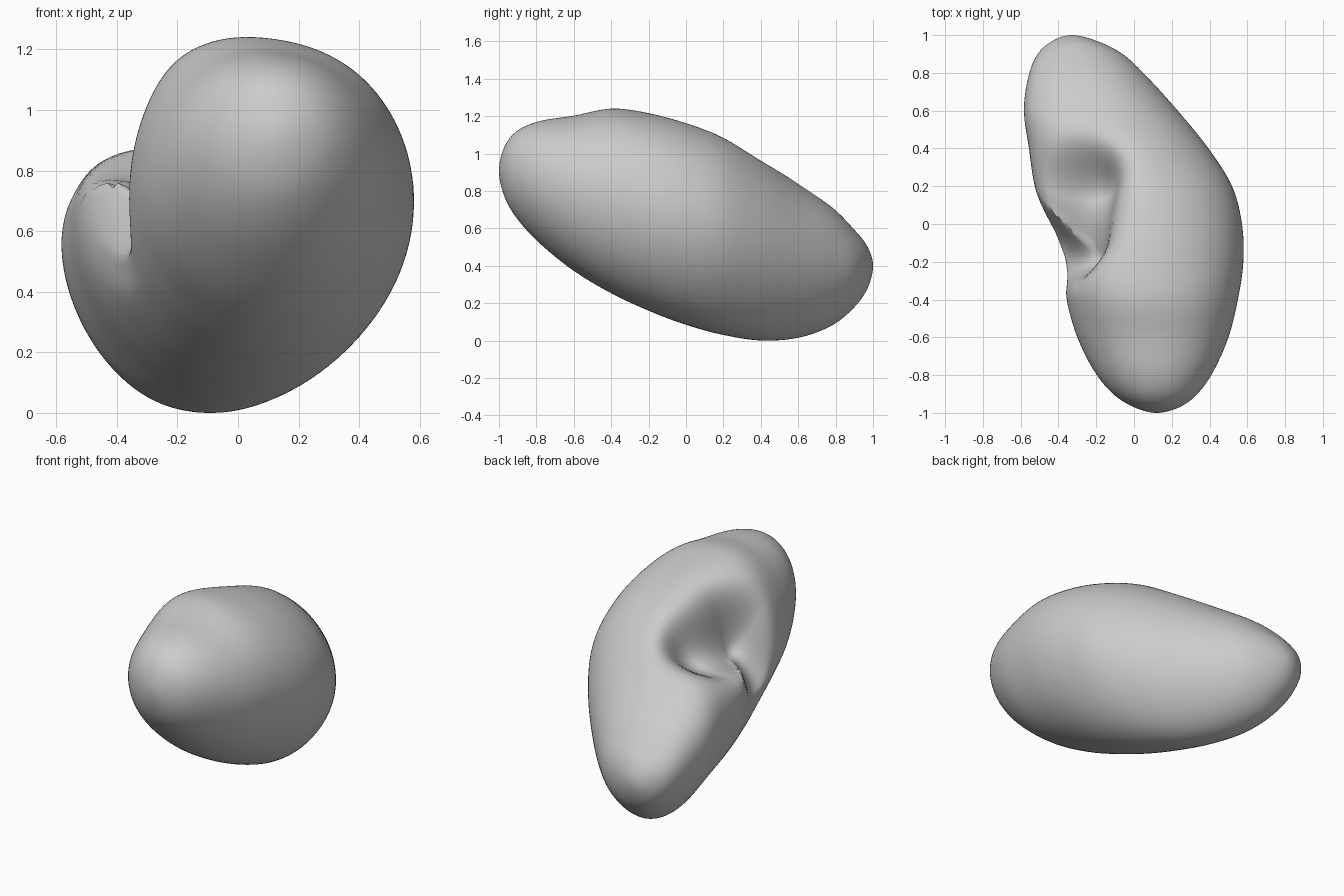
import bpy, bmesh, math
from mathutils import Vector

cube = bpy.data.objects.get("Cube")
if cube:
    bpy.data.objects.remove(cube, do_unlink=True)

SIDES, STEPS = 120, 9

# Cross-sections along the length: y, x min, x max, z min, z max, lift of left side
SECTIONS = [
    (-1.00, .12, .12, .93, .93, 0),
    (-.97, .00, .24, .79, 1.06, 0),
    (-.90, -.11, .335, .67, 1.145, 0),
    (-.78, -.21, .42, .54, 1.195, 0),
    (-.60, -.30, .50, .395, 1.22, 0),
    (-.40, -.36, .55, .275, 1.25, 0),
    (-.20, -.41, .58, .18, 1.225, 0),
    (.00, -.47, .575, .10, 1.18, .03),
    (.20, -.53, .525, .04, 1.11, .10),
    (.40, -.56, .40, .01, .995, .20),
    (.60, -.585, .235, .03, .86, .30),
    (.78, -.56, .07, .10, .735, .28),
    (.90, -.51, -.06, .20, .615, .20),
    (.97, -.43, -.20, .30, .525, .10),
    (1.00, -.33, -.33, .42, .42, 0),
]
RIGHT_LIFT = .06

# Cleft path on the surface: point, depth
CLEFT = [(Vector((-.27, .20, .94)), .36),
         (Vector((-.25, -.06, .95)), .46),
         (Vector((-.43, -.12, .62)), .10)]
CLEFT_WIDTH = .19
CLEFT_DIR = Vector((.52, -.30, -.80))


def spline(a, b, c, d, t):
    """Smooth blend between rows b and c."""
    return [.5 * (2 * q + (r - p) * t + (2 * p - 5 * q + 4 * r - s) * t * t
                  + (3 * q - p - 3 * r + s) * t ** 3)
            for p, q, r, s in zip(a, b, c, d)]


def mirrored(row):
    """Row continued through a tip, so that the tip comes out round."""
    y, x0, x1, z0, z1, lift = row
    return (y, x1, x0, z1, z0, lift)


def cleft_offset(p):
    """Inward push near the cleft path."""
    best = (9, 0)
    for (a, da), (b, db) in zip(CLEFT, CLEFT[1:]):
        ab = b - a
        t = max(0, min(1, (p - a).dot(ab) / ab.length_squared))
        best = min(best, ((p - a - ab * t).length, da + (db - da) * t))
    return CLEFT_DIR * best[1] * math.exp(-(best[0] / CLEFT_WIDTH) ** 2.5)


def ring_points(row):
    y, x0, x1, z0, z1, lift = row
    cx, cz, rx, rz = (x0 + x1) / 2, (z0 + z1) / 2, (x1 - x0) / 2, (z1 - z0) / 2
    shoulder = .085 * math.exp(-((y + .3) / .35) ** 2)
    trim = .07 * math.exp(-((y - .35) / .4) ** 2)
    for i in range(SIDES):
        a = 2 * math.pi * i / SIDES
        # Fuller upper left shoulder at the front, flatter lower corners at the back
        k = (1 + shoulder * max(0, math.cos(a - 2.15)) ** 8
             - trim * max(0, math.cos(a + .75)) ** 5
             - trim * max(0, math.cos(a + 2.3)) ** 5)
        c, s = k * math.cos(a), k * math.sin(a)
        rise = rx * (lift * min(c, 0) ** 2 + RIGHT_LIFT * max(c, 0) ** 2)
        p = Vector((cx + rx * c, y, cz + rz * s + rise))
        yield p + cleft_offset(p)


# Interpolated rows between the two tips
padded = [mirrored(SECTIONS[1]), *SECTIONS, mirrored(SECTIONS[-2])]
rows = []
for k in range(len(SECTIONS) - 1):
    for s in range(STEPS):
        if k or s:
            rows.append(spline(*padded[k:k + 4], s / STEPS))

# Lofted body with capped tips
bm = bmesh.new()
rings = [[bm.verts.new(p) for p in ring_points(r)] for r in rows]
tips = [bm.verts.new((s[1], s[0], s[3])) for s in (SECTIONS[0], SECTIONS[-1])]
for i in range(SIDES):
    j = (i + 1) % SIDES
    for r, q in zip(rings, rings[1:]):
        bm.faces.new((r[i], r[j], q[j], q[i]))
    bm.faces.new((tips[0], rings[0][j], rings[0][i]))
    bm.faces.new((tips[1], rings[-1][i], rings[-1][j]))
bmesh.ops.recalc_face_normals(bm, faces=bm.faces)

# Stand on the ground
low = min(v.co.z for v in bm.verts)
bmesh.ops.translate(bm, vec=(0, 0, -low), verts=bm.verts)

mesh = bpy.data.meshes.new("bean_body")
bm.to_mesh(mesh)
bm.free()
body = bpy.data.objects.new("bean_body", mesh)
bpy.context.collection.objects.link(body)

# Plain grey material
grey = bpy.data.materials.new("plain_grey")
grey.use_nodes = True
colour = (.6, .6, .6, 1)
grey.diffuse_color = colour
grey.node_tree.nodes["Principled BSDF"].inputs["Base Color"].default_value = colour
mesh.materials.append(grey)

# Smooth shading, sharp only in the cleft
bpy.ops.object.select_all(action='DESELECT')
body.select_set(True)
bpy.context.view_layer.objects.active = body
bpy.ops.object.shade_smooth_by_angle(angle=math.radians(40))
